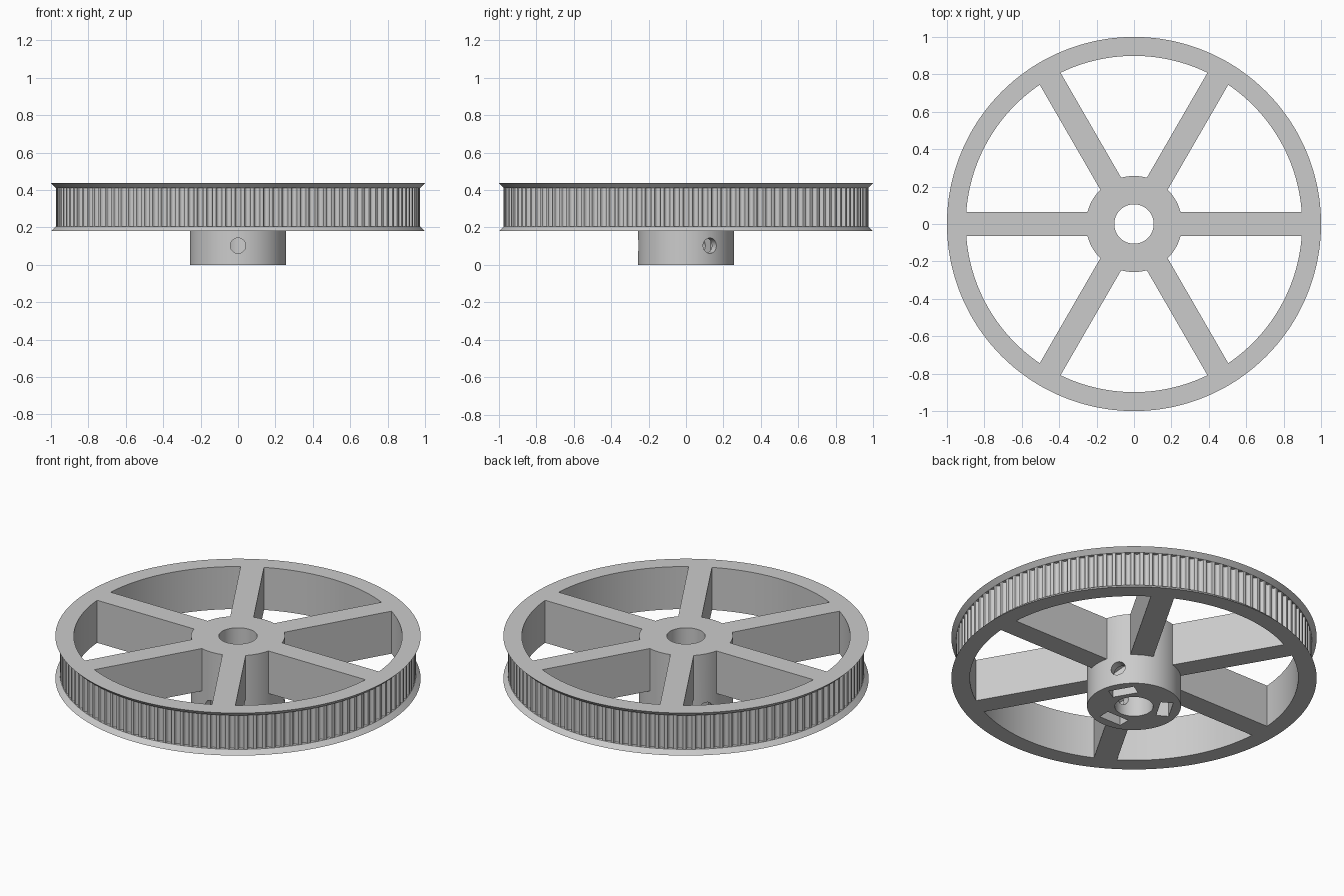
import bpy, bmesh, math
from mathutils import Matrix, Vector

if "Cube" in bpy.data.objects:
    bpy.data.objects.remove(bpy.data.objects["Cube"], do_unlink=True)

S = 2 / 77.88            # millimetres to scene units
TEETH = 120
OUT_R, FLANGE_R, RIM_R = 37.94, 38.94, 35.0
HUB_R, BORE_R = 10.0, 4.1
Z_LOW, Z_TOP = 7.0, 17.0  # lower and upper face of the wheel

mat = bpy.data.materials.new("light grey plastic")
mat.use_nodes = True
GREY = (0.6, 0.6, 0.6, 1)
mat.diffuse_color = GREY
mat.node_tree.nodes["Principled BSDF"].inputs["Base Color"].default_value = GREY


def finish(name, bm):
    """Scale to scene units and turn the bmesh into a coloured object."""
    bmesh.ops.remove_doubles(bm, verts=bm.verts, dist=1e-4)
    bmesh.ops.recalc_face_normals(bm, faces=bm.faces)
    bmesh.ops.scale(bm, verts=bm.verts, vec=(S, S, S))
    mesh = bpy.data.meshes.new(name)
    bm.to_mesh(mesh)
    bm.free()
    mesh.materials.append(mat)
    obj = bpy.data.objects.new(name, mesh)
    bpy.context.collection.objects.link(obj)
    return obj


def ring(angles, section):
    """Closed ring; section is a list of (radius per angle, z)."""
    bm = bmesh.new()
    loops = [[bm.verts.new((r * math.cos(a), r * math.sin(a), z))
              for r, a in zip(radii, angles)] for radii, z in section]
    n = len(angles)
    for k, lower in enumerate(loops):
        upper = loops[(k + 1) % len(loops)]
        for i in range(n):
            j = (i + 1) % n
            bm.faces.new((lower[i], lower[j], upper[j], upper[i]))
    return bm


def prism(bm, points, offset, matrix=Matrix()):
    """Extrude a polygon along an offset, closed at both ends."""
    a = [bm.verts.new(matrix @ Vector(p)) for p in points]
    b = [bm.verts.new(matrix @ (Vector(p) + Vector(offset))) for p in points]
    bm.faces.new(a[::-1])
    bm.faces.new(b)
    for i in range(len(a)):
        j = (i + 1) % len(a)
        bm.faces.new((a[i], a[j], b[j], b[i]))


def smooth(obj):
    bpy.ops.object.select_all(action='DESELECT')
    obj.select_set(True)
    bpy.context.view_layer.objects.active = obj
    bpy.ops.object.shade_smooth_by_angle(angle=math.radians(30))


# Toothed rim with a conical flange above and below the belt track
half = [(0.747, 0), (0.648, 0.037), (0.579, 0.238), (0.505, 0.444),
        (0.358, 0.637), (0.185, 0.732)]
groove = [(-x, d) for x, d in half] + [(0, 0.764)] + [(x, d) for x, d in half[::-1]]
angles, track = [], []
for t in range(TEETH):
    for x, depth in groove:
        angles.append(t * math.tau / TEETH + x / OUT_R)
        track.append(OUT_R - depth)


def circle(r):
    return [r] * len(angles)


rim = finish("toothed_rim", ring(angles, [
    (circle(RIM_R), Z_LOW), (circle(FLANGE_R), Z_LOW), (circle(OUT_R), Z_LOW + 1),
    (track, Z_LOW + 1), (track, Z_TOP - 1),
    (circle(OUT_R), Z_TOP - 1), (circle(FLANGE_R), Z_TOP), (circle(RIM_R), Z_TOP)]))
smooth(rim)

# Six spokes, their ends curved to meet hub and rim
bm = bmesh.new()
for k in range(6):
    outline = []
    for r, order in ((HUB_R - 0.02, 1), (RIM_R + 0.02, -1)):
        reach = math.asin(2.5 / r)
        for f in (1, 0.5, 0, -0.5, -1):
            a = f * order * reach
            outline.append((r * math.cos(a), r * math.sin(a), Z_LOW))
    prism(bm, outline, (0, 0, Z_TOP - Z_LOW), Matrix.Rotation(k * math.pi / 3, 4, 'Z'))
finish("spokes", bm)

# Hub with a bore
hub_angles = [i * math.tau / 120 for i in range(120)]
hub = finish("hub", ring(hub_angles, [
    ([BORE_R] * 120, 0), ([HUB_R] * 120, 0), ([HUB_R] * 120, Z_TOP), ([BORE_R] * 120, Z_TOP)]))

# Cutters: three screw holes and three nut slots open at the bottom
screws, slots = bmesh.new(), bmesh.new()
HOLE_Z = 4.0
hole = [(2, 1.6 * math.cos(i * math.tau / 24), HOLE_Z + 1.6 * math.sin(i * math.tau / 24))
        for i in range(24)]
nut = [(5.3, y, z) for y, z in ((-2.85, -1), (2.85, -1), (2.85, HOLE_Z + 1.645),
                                (0, HOLE_Z + 3.29), (-2.85, HOLE_Z + 1.645))]
for deg in (-90, 30, 150):
    turn = Matrix.Rotation(math.radians(deg), 4, 'Z')
    prism(screws, hole, (10, 0, 0), turn)
    prism(slots, nut, (2.7, 0, 0), turn)
bpy.context.view_layer.objects.active = hub
for cutter in (finish("screw_hole_cutter", screws), finish("nut_slot_cutter", slots)):
    cutter.hide_render = True
    mod = hub.modifiers.new("cut", 'BOOLEAN')
    mod.operation = 'DIFFERENCE'
    mod.solver = 'EXACT'
    mod.object = cutter
    bpy.ops.object.modifier_apply(modifier=mod.name)
    bpy.data.objects.remove(cutter, do_unlink=True)
smooth(hub)
